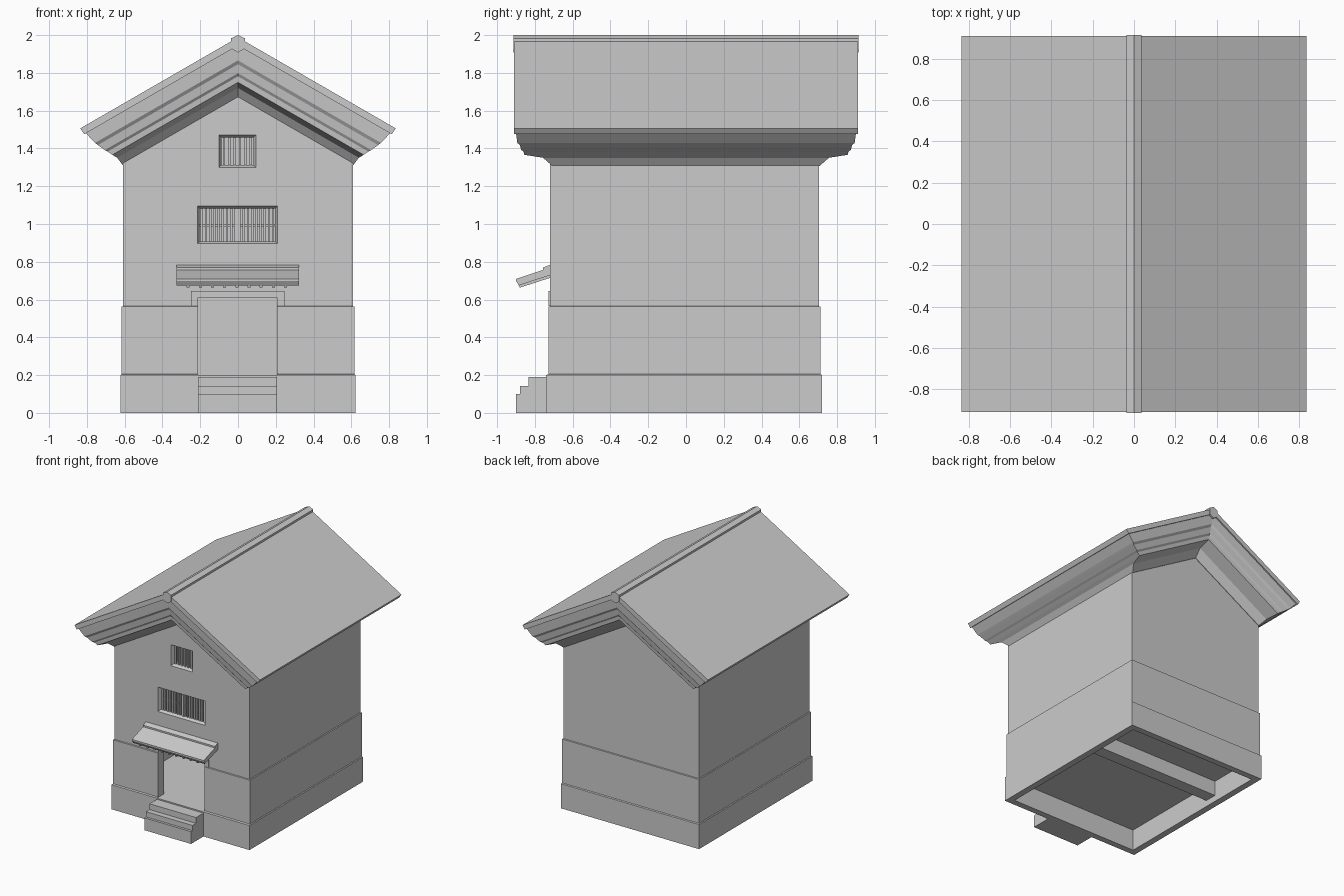
import bpy
import bmesh

if "Cube" in bpy.data.objects:
    bpy.data.objects.remove(bpy.data.objects["Cube"])

GREY = (0.6, 0.6, 0.6, 1.0)
plaster = bpy.data.materials.new("light_grey")
plaster.use_nodes = True
plaster.diffuse_color = GREY
plaster.node_tree.nodes["Principled BSDF"].inputs["Base Color"].default_value = GREY
SLOPE = 0.577  # roof pitch


def finish(name, bm):
    bmesh.ops.recalc_face_normals(bm, faces=bm.faces)
    mesh = bpy.data.meshes.new(name)
    bm.to_mesh(mesh)
    bm.free()
    mesh.materials.append(plaster)
    obj = bpy.data.objects.new(name, mesh)
    bpy.context.collection.objects.link(obj)
    return obj


def gable_loft(name, rings):
    """Stack six-point rings: half width, front y, back y, centre z, pitch."""
    bm = bmesh.new()
    loops = []
    for hx, y0, y1, z, pitch in rings:
        eave = z - pitch * hx
        pts = [(-hx, y0, eave), (0, y0, z), (hx, y0, eave),
               (hx, y1, eave), (0, y1, z), (-hx, y1, eave)]
        loops.append([bm.verts.new(p) for p in pts])
    for a, b in zip(loops, loops[1:]):
        for i in range(6):
            j = (i + 1) % 6
            bm.faces.new((a[i], a[j], b[j], b[i]))
    for lp in (loops[0], loops[-1]):
        bm.faces.new((lp[0], lp[1], lp[4], lp[5]))
        bm.faces.new((lp[1], lp[2], lp[3], lp[4]))
    return finish(name, bm)


def prism(name, profile, axis, lo, hi):
    """Extrude a profile along x (profile is y, z) or y (profile is x, z)."""
    bm = bmesh.new()
    ends = []
    for d in (lo, hi):
        ends.append([bm.verts.new((d, u, v) if axis == "x" else (u, d, v))
                     for u, v in profile])
    for e in ends:
        bm.faces.new(e)
    n = len(profile)
    for i in range(n):
        j = (i + 1) % n
        bm.faces.new((ends[0][i], ends[0][j], ends[1][j], ends[1][i]))
    return finish(name, bm)


def box(name, x0, x1, y0, y1, z0, z1):
    return prism(name, [(x0, z0), (x1, z0), (x1, z1), (x0, z1)], "y", y0, y1)


def flared_box(name, cx, cz, hx, hz, y0, y1, flare):
    """Box whose front end is larger by the flare."""
    obj = box(name, cx - hx, cx + hx, y0, y1, cz - hz, cz + hz)
    for v in obj.data.vertices:
        if v.co.y < (y0 + y1) / 2:
            v.co.x += flare if v.co.x > cx else -flare
            v.co.z += flare if v.co.z > cz else -flare
    return obj


def cut(target, cutter):
    cutter.hide_render = True
    mod = target.modifiers.new("cut", "BOOLEAN")
    mod.operation = "DIFFERENCE"
    mod.solver = "EXACT"
    mod.object = cutter
    bpy.context.view_layer.objects.active = target
    bpy.ops.object.modifier_apply(modifier=mod.name)
    bpy.data.objects.remove(cutter)


# Walls with two stepped plinths
walls = gable_loft("walls", [
    (0.622, -0.74, 0.72, 0, 0), (0.622, -0.74, 0.72, 0.2, 0),
    (0.616, -0.728, 0.712, 0.205, 0), (0.616, -0.728, 0.712, 0.562, 0),
    (0.609, -0.72, 0.704, 0.565, 0), (0.609, -0.72, 0.704, 1.69, SLOPE)])
surround = box("door_surround", -0.25, 0.245, -0.728, -0.66, 0.565, 0.645)

# Room, foundation void, door and window openings
cut(walls, gable_loft("room_cutter", [(0.54, -0.65, 0.64, 0.2, 0),
                                      (0.54, -0.65, 0.64, 1.6, SLOPE)]))
cut(walls, box("foundation_cutter", -0.57, 0.57, -0.69, 0.67, -0.1, 0.17))
for part in (walls, surround):
    cut(part, box("door_cutter", -0.212, 0.207, -0.8, -0.6, 0.2, 0.61))
for cz, hx, hz in ((0.995, 0.2, 0.087), (1.385, 0.085, 0.073)):
    cut(walls, box("window_cutter", -hx - 0.003, hx - 0.003, -0.8, -0.6,
                   cz - hz, cz + hz))
    cut(walls, flared_box("reveal_cutter", -0.003, cz, hx, hz, -0.722, -0.695, 0.013))

# Window bars, rails and centre post
for label, cz, hx, hz, count in (("lower", 0.995, 0.2, 0.087, 18),
                                 ("upper", 1.385, 0.085, 0.073, 6)):
    for i in range(count):
        x = -0.003 - hx + 2 * hx * (i + 0.5) / count
        box(label + "_window_bar", x - 0.006, x + 0.006, -0.7, -0.685, cz - hz, cz + hz)
box("lower_window_rail", -0.203, 0.197, -0.69, -0.68, 0.988, 1.0)
box("lower_window_post", -0.011, 0.005, -0.705, -0.68, 0.908, 1.082)

# Stepped cornice running round eaves and gables
gable_loft("cornice", [(hx, -hy, hy, z, SLOPE) for hx, hy, z in (
    (0.805, 0.9, 1.945), (0.757, 0.893, 1.866), (0.742, 0.88, 1.846),
    (0.705, 0.872, 1.798), (0.69, 0.86, 1.782), (0.665, 0.856, 1.75),
    (0.64, 0.757, 1.72), (0.607, 0.708, 1.658))])

# Roof slab and ridge cap
gable_loft("roof", [(0.835, -0.91, 0.91, 1.988, SLOPE),
                    (0.814, -0.91, 0.91, 1.945, SLOPE)])
prism("ridge_cap", [(0, 2), (0.037, 1.983), (0.037, 1.93), (0, 1.908),
                    (-0.037, 1.93), (-0.037, 1.983)], "y", -0.914, 0.914)

# Awning over the door, with rafters beneath
prism("awning", [(-0.71, 0.787), (-0.757, 0.77), (-0.757, 0.757), (-0.9, 0.709),
                 (-0.9, 0.698), (-0.885, 0.675), (-0.71, 0.732)],
      "x", -0.325, 0.322)
for i in range(9):
    x = -0.264 + 0.0645 * i
    prism("awning_rafter", [(-0.885, 0.68), (-0.88, 0.663), (-0.71, 0.718), (-0.71, 0.735)],
          "x", x - 0.008, x + 0.008)

# Entrance steps
prism("steps", [(-0.73, 0), (-0.9, 0), (-0.9, 0.1), (-0.88, 0.1), (-0.88, 0.143),
                (-0.835, 0.143), (-0.835, 0.19), (-0.73, 0.19)], "x", -0.212, 0.207)

# Beam under the floor
box("floor_beam", -0.57, 0.57, 0.15, 0.25, 0.05, 0.18)
